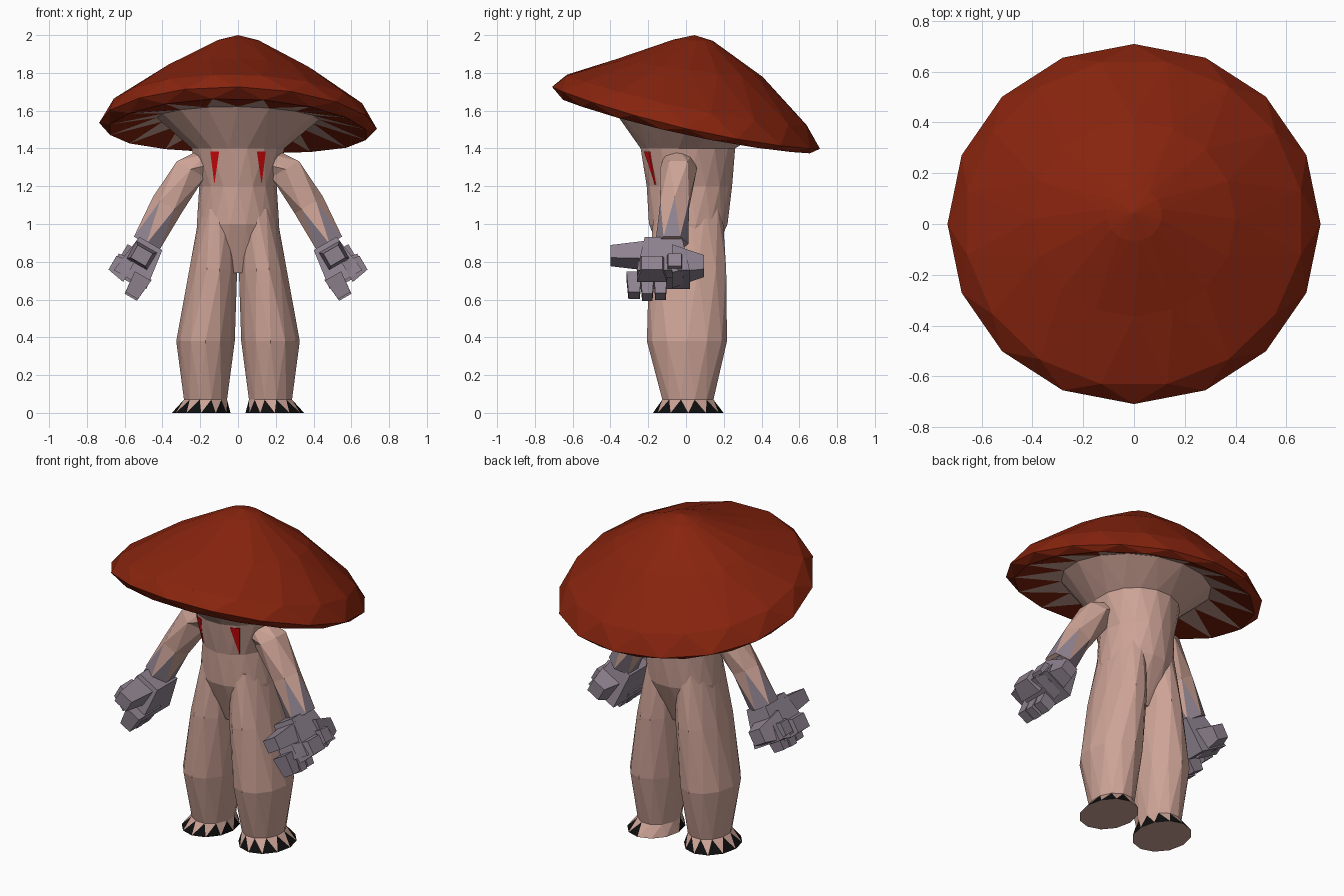
import bpy, bmesh, math
from mathutils import Vector, Matrix
from mathutils.bvhtree import BVHTree

if "Cube" in bpy.data.objects:
    bpy.data.objects.remove(bpy.data.objects["Cube"])


def material(name, rgb):
    m = bpy.data.materials.new(name)
    m.diffuse_color = [(c / 255 / 12.92 if c < 11 else ((c / 255 + 0.055) / 1.055) ** 2.4) for c in rgb] + [1]
    m.use_nodes = True
    m.node_tree.nodes["Principled BSDF"].inputs["Base Color"].default_value = m.diffuse_color
    return m


MATS = [material("pale flesh", (205, 163, 150)), material("cap red", (136, 36, 14)),
        material("hand grey", (142, 130, 143)), material("claw black", (14, 14, 14)),
        material("eye red", (215, 10, 12))]
FLESH, RED, GREY, BLACK, EYE = range(5)


def finish(name, bm):
    bmesh.ops.recalc_face_normals(bm, faces=bm.faces)
    me = bpy.data.meshes.new(name)
    bm.to_mesh(me)
    for m in MATS:
        me.materials.append(m)
    ob = bpy.data.objects.new(name, me)
    bpy.context.collection.objects.link(ob)
    return ob


def ellipse(n, i, cx, cy, z, rx, ry):
    """Ring of n points; odd rings are turned by half a step."""
    out = []
    for k in range(n):
        a = 2 * math.pi * (k + 0.5 * (i % 2)) / n
        out.append(Vector((cx + rx * math.cos(a), cy + ry * math.sin(a), z)))
    return out


def loft(rings, paint, ends=(True, True)):
    """Join staggered rings with triangles; paint = (lower, upper) colour per strip."""
    bm = bmesh.new()
    vs = [[bm.verts.new(p) for p in r] for r in rings]
    n = len(rings[0])
    for i in range(len(vs) - 1):
        a, b = vs[i], vs[i + 1]
        for k in range(n):
            j = (k + 1) % n
            if i % 2 == 0:
                tris = ((a[k], a[j], b[k]), (b[k], a[j], b[j]))
            else:
                tris = ((a[k], a[j], b[j]), (b[k], a[k], b[j]))
            for t, m in zip(tris, paint[i]):
                bm.faces.new(t).material_index = m
    for use, r in ((ends[0], vs[0]), (ends[1], vs[-1])):
        if use:
            bm.faces.new(r).material_index = FLESH
    bmesh.ops.remove_doubles(bm, verts=bm.verts, dist=1e-4)
    return bm


# Cap: tilted umbrella with zigzag rim, hollow spiked gills and a flare down to the trunk
profile = [(0, 2.0), (0.11, 1.974), (0.4, 1.822), (0.67, 1.625), (0.735, 1.52),
           (0.69, 1.485), (0.43, 1.56)]
rings = []
for i, (r, z) in enumerate(profile):
    ring = ellipse(16, i, 0, 0.045 * (1 - r / 0.735), z, r, r * 0.965)
    for p in ring:
        p.z += (-0.22 * p.y - 0.02 * p.x + 0.08 * p.y ** 2) * r / 0.7
    rings.append(ring)
rings.append(ellipse(16, 7, 0, 0.01, 1.4, 0.25, 0.255))
bm = loft(rings, [(RED, RED)] * 5 + [(RED, FLESH), (FLESH, FLESH)], (False, False))
finish("mushroom_cap", bm)

# Trunk: stalk that narrows at the bottom between the legs
spec = [(0.74, 0.005, 0.2, 0.1), (1.0, 0.012, 0.222, 0.212), (1.2, 0.018, 0.205, 0.226),
        (1.4, 0.01, 0.25, 0.255)]
bm = loft([ellipse(16, i, 0, cy, z, rx, ry) for i, (z, cy, rx, ry) in enumerate(spec)],
          [(FLESH, FLESH)] * 3, (True, False))
trunk = BVHTree.FromBMesh(bm)
finish("trunk", bm)


def front_y(x, z):
    return trunk.ray_cast(Vector((x, -2, z)), Vector((0, 1, 0)))[0].y


WRIST = Vector((0.5, -0.08, 0.85))
DOWN, OUT = Vector((0.5, 0, -0.866)), Vector((0.866, 0, 0.5))
# Hand blocks: (along arm, y, outward), half sizes, taper on one side (axis, sign, scale)
HAND = [((0.05, -0.04, -0.01), (0.11, 0.14, 0.1), (0, -1, 0.7)),      # palm
        ((0.02, -0.22, 0.0), (0.055, 0.10, 0.065), (1, -1, 0.7)),     # thumb
        ((0.09, 0.09, 0.01), (0.085, 0.085, 0.085), (1, 1, 0.5)),     # heel
        ((0.17, -0.195, -0.06), (0.06, 0.04, 0.05), (0, 1, 0.75)),    # fingers
        ((0.175, -0.125, -0.06), (0.065, 0.037, 0.05), (0, 1, 0.75)),
        ((0.17, -0.055, -0.06), (0.065, 0.037, 0.05), (0, 1, 0.75)),
        ((0.13, -0.10, 0.065), (0.06, 0.08, 0.05), (2, 1, 0.7)),      # knuckles
        ((0.11, 0.02, 0.065), (0.055, 0.05, 0.045), (2, 1, 0.7))]

for side, label in ((1, "right"), (-1, "left")):
    flip = Matrix.Diagonal((side, 1, 1, 1))

    # Leg with a ring of black claws at the foot
    spec = [(0, 0.195, 0.012, 0.155, 0.187), (0.07, 0.172, 0.01, 0.118, 0.14),
            (0.38, 0.172, 0.005, 0.155, 0.212), (0.76, 0.131, 0.008, 0.131, 0.212),
            (1.08, 0.1, 0.012, 0.1, 0.18)]
    bm = loft([ellipse(12, i, cx, cy, z, rx, ry) for i, (z, cx, cy, rx, ry) in enumerate(spec)],
              [(BLACK, FLESH)] + [(FLESH, FLESH)] * 3)
    for f in bm.faces:
        c = f.calc_center_median()
        if f.material_index == BLACK and side > 0 and c.y > 0.05 and c.x < 0.22:
            f.material_index = FLESH
    bm.transform(flip)
    finish(label + "_leg", bm)

    # Arm, grey in spikes towards the wrist
    path = [(0.13, -0.04, 1.35, 0.085), (0.25, -0.04, 1.29, 0.098), (0.375, -0.06, 1.1, 0.087),
            (0.485, -0.075, 0.895, 0.088)]
    rings = []
    for i, (x, y, z, r) in enumerate(path):
        rings.append([Vector((x, y, z)) + OUT * p.x + Vector((0, p.y, 0))
                      for p in ellipse(6, i, 0, 0, 0, r, r)])
    bm = loft(rings, [(FLESH, FLESH), (FLESH, FLESH), (FLESH, GREY)])
    bm.transform(flip)
    finish(label + "_arm", bm)

    # Blocky hand
    bm = bmesh.new()
    for pos, half, (axis, sign, scale) in HAND:
        for v in bmesh.ops.create_cube(bm, size=2)["verts"]:
            s = scale if v.co[axis] * sign > 0 else 1
            q = [pos[a] + half[a] * v.co[a] * (1 if a == axis else s) for a in range(3)]
            v.co = WRIST + DOWN * q[0] + Vector((0, q[1], 0)) + OUT * q[2]
    for f in bm.faces:
        f.material_index = GREY
    bmesh.ops.triangulate(bm, faces=bm.faces)
    bm.transform(flip)
    finish(label + "_hand", bm)

    # Slit eye: thin pointed plate laid on the trunk
    bm = bmesh.new()
    corners = [(0.1, 1.385), (0.147, 1.385), (0.125, 1.21)]
    y = [front_y(side * x, z) for x, z in corners]
    front = [bm.verts.new((side * x, w - 0.007, z)) for (x, z), w in zip(corners, y)]
    back = [bm.verts.new((side * x, w + 0.002, z)) for (x, z), w in zip(corners, y)]
    bm.faces.new(front)
    bm.faces.new(back)
    for k in range(3):
        j = (k + 1) % 3
        bm.faces.new((front[k], front[j], back[j], back[k]))
    for f in bm.faces:
        f.material_index = EYE
    finish(label + "_eye", bm)
